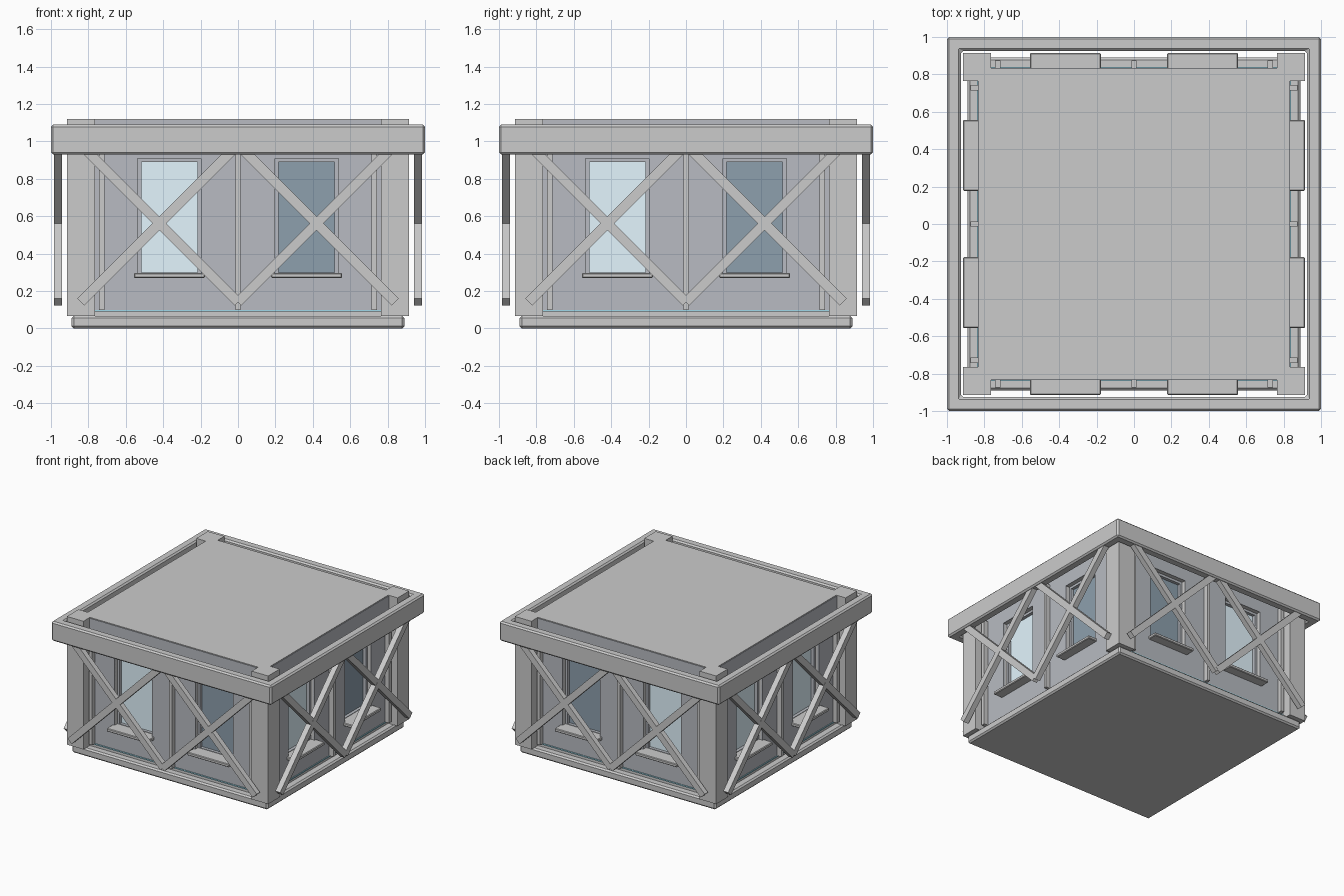
import bpy, bmesh
from math import radians
from mathutils import Matrix, Vector

if "Cube" in bpy.data.objects:
    bpy.data.objects.remove(bpy.data.objects["Cube"])


def mat(name, rgb):
    m = bpy.data.materials.new(name)
    m.diffuse_color = (*rgb, 1)
    m.use_nodes = True
    m.node_tree.nodes["Principled BSDF"].inputs["Base Color"].default_value = m.diffuse_color
    return m


WALL = mat("wall_grey", (0.48, 0.50, 0.54))
LIT = mat("light_glass", (0.77, 0.92, 1.0))
DARK = mat("dark_glass", (0.27, 0.35, 0.42))
EDGE = mat("blue_strip", (0.35, 0.70, 0.82))


def finish(name, bm, material=None, bevel=0):
    bmesh.ops.recalc_face_normals(bm, faces=bm.faces)
    me = bpy.data.meshes.new(name)
    bm.to_mesh(me)
    bm.free()
    ob = bpy.data.objects.new(name, me)
    bpy.context.collection.objects.link(ob)
    if material:
        me.materials.append(material)
    if bevel:
        b = ob.modifiers.new("bevel", 'BEVEL')
        b.width, b.segments, b.limit_method = bevel, 1, 'ANGLE'
    return ob


def add_box(bm, x, d, z, k=0, tilt=0):
    """Box on side k: x range along the wall, d range outward, z range up."""
    size = (x[1] - x[0], d[1] - d[0], z[1] - z[0])
    mid = Vector(((x[0] + x[1]) / 2, -(d[0] + d[1]) / 2, (z[0] + z[1]) / 2))
    m = (Matrix.Rotation(radians(90 * k), 4, 'Z') @ Matrix.Translation(mid)
         @ Matrix.Rotation(radians(tilt), 4, 'Y') @ Matrix.Diagonal((*size, 1)))
    bmesh.ops.create_cube(bm, size=1, matrix=m)


def box(name, x, d, z, k=0, material=None, bevel=0, tilt=0):
    bm = bmesh.new()
    add_box(bm, x, d, z, k, tilt)
    return finish(name, bm, material, bevel)


def cut(ob, cutter):
    cutter.hide_render = True
    m = ob.modifiers.new("cut", 'BOOLEAN')
    m.operation, m.solver, m.object = 'DIFFERENCE', 'EXACT', cutter
    bpy.context.view_layer.objects.active = ob
    bpy.ops.object.modifier_apply(modifier=m.name)


# window openings
WX, HW, Z0, Z1 = 0.367, 0.17, 0.28, 0.91
bm = bmesh.new()
for k in range(4):
    for s in (-1, 1):
        add_box(bm, (s * WX - HW, s * WX + HW), (0.76, 0.9), (Z0, Z1), k)
openings = finish("window_openings", bm)

# base slab
box("base_slab", (-0.89, 0.89), (-0.89, 0.89), (0, 0.067), bevel=0.012)

# core with projecting corner posts
a, b, c = 0.83, 0.765, 0.915
quarter = [(b, -c), (c, -c), (c, -b), (a, -b), (a, b)]
bm = bmesh.new()
pts = []
for k in range(4):
    r = Matrix.Rotation(radians(90 * k), 3, 'Z')
    for p in [(a, -b), (a, b), (c, b), (c, c), (b, c)]:
        v = r @ Vector((*p, 0.067))
        if not any((v - q).length < 1e-4 for q in pts):
            pts.append(v)
face = bm.faces.new([bm.verts.new(p) for p in pts])
ext = bmesh.ops.extrude_face_region(bm, geom=[face])
bmesh.ops.translate(bm, vec=(0, 0, 1.12 - 0.067),
                    verts=[e for e in ext["geom"] if isinstance(e, bmesh.types.BMVert)])
core = finish("core_and_posts", bm)
cut(core, openings)

# top band
band = box("top_band", (-1, 1), (-1, 1), (0.93, 1.09))
hole = box("band_hole", (-0.925, 0.925), (-0.925, 0.925), (0.8, 1.2))
cut(band, hole)
bv = band.modifiers.new("bevel", 'BEVEL')
bv.width, bv.segments, bv.limit_method = 0.012, 1, 'ANGLE'

# four sides
for k, side in enumerate(("front", "right", "back", "left")):
    panel = box(side + "_wall_panel", (-b, b), (0.82, 0.835), (0.1, 1.115), k, WALL)
    cut(panel, openings)
    box(side + "_bottom_strip", (-b, b), (0.82, 0.84), (0.09, 0.1), k, EDGE)
    # studs
    for i, x in enumerate((-0.728, 0, 0.728)):
        w = 0.013 if i == 1 else 0.015
        box(f"{side}_stud_{i}", (x - w, x + w), (0.825, 0.875), (0.1, 1.0), k)
    for s in (-1, 1):
        x = s * WX
        tag = side + ("_left" if s < 0 else "_right")
        # window: frame, glass, sill
        bm = bmesh.new()
        t, d = 0.02, (0.755, 0.80)
        for e in (-1, 1):
            xc = x + e * (HW - t / 2)
            add_box(bm, (xc - t / 2, xc + t / 2), d, (Z0, Z1), k)
        add_box(bm, (x - HW + t, x + HW - t), d, (Z1 - t, Z1), k)
        add_box(bm, (x - HW + t, x + HW - t), d, (Z0, Z0 + t), k)
        finish(tag + "_window_frame", bm, WALL)
        lit = k == 3 or (s > 0 if k == 2 else s < 0)
        box(tag + "_glass", (x - HW + t, x + HW - t), (0.755, 0.775), (Z0 + t, Z1 - t),
            k, LIT if lit else DARK)
        box(tag + "_sill", (x - 0.19, x + 0.19), (0.775, 0.913), (0.27, 0.296), k, bevel=0.005)
        # crossed braces
        for e in (-1, 1):
            dd = (0.94, 0.985) if e < 0 else (0.941, 0.984)
            box(f"{tag}_brace_{'a' if e < 0 else 'b'}", (s * 0.42 - 0.595, s * 0.42 + 0.595),
                dd, (0.562 - 0.026, 0.562 + 0.026), k, tilt=45 * e)

for ob in (openings, hole):
    bpy.data.objects.remove(ob, do_unlink=True)
